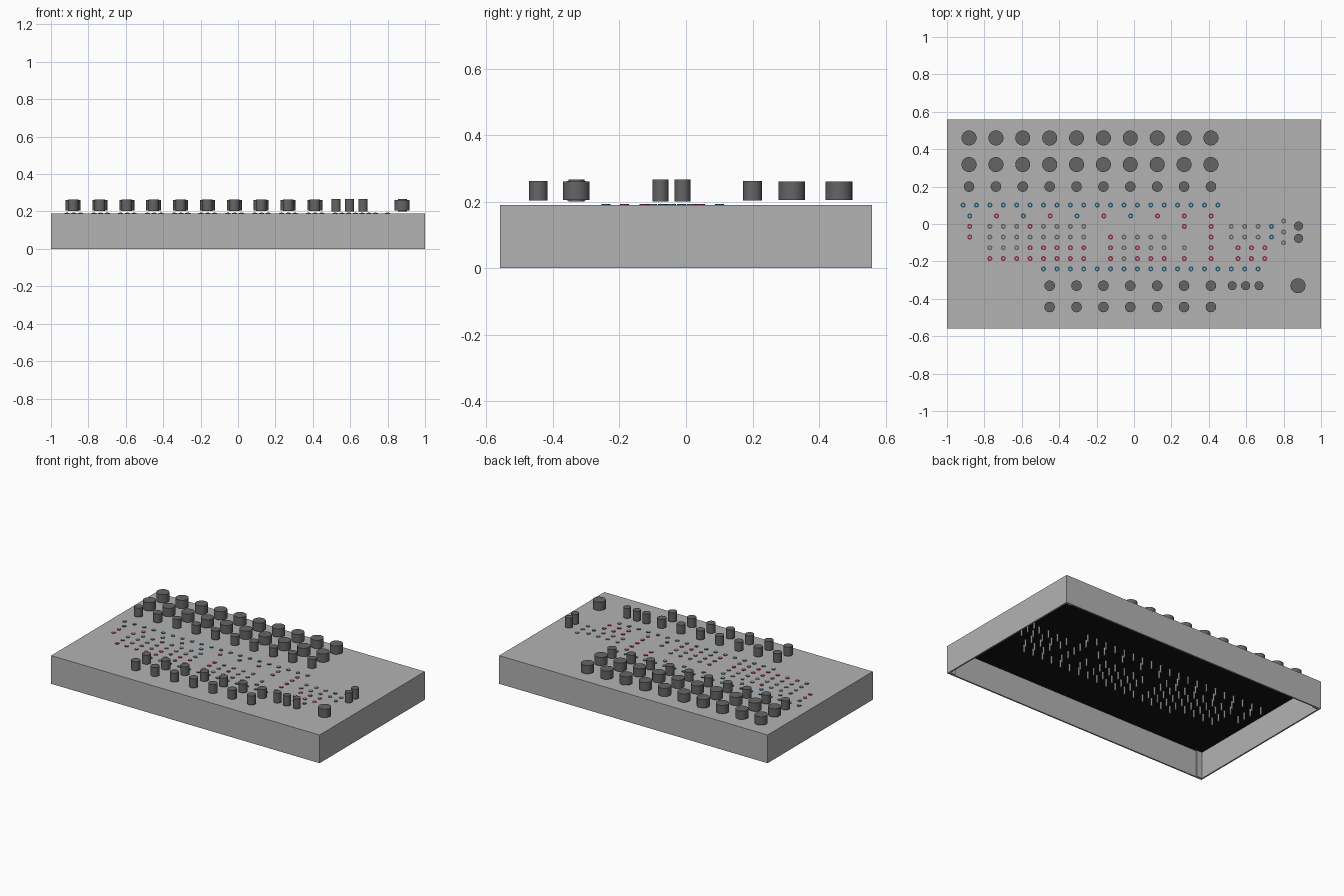
import bpy, bmesh, math
from mathutils import Matrix, Vector

cube = bpy.data.objects.get("Cube")
if cube:
    bpy.data.objects.remove(cube, do_unlink=True)


def material(name, rgb):
    m = bpy.data.materials.new(name)
    m.use_nodes = True
    m.diffuse_color = (*rgb, 1)
    m.node_tree.nodes["Principled BSDF"].inputs["Base Color"].default_value = (*rgb, 1)
    return m


grey = material("panel grey", (0.45, 0.45, 0.45))
dark = material("knob dark grey", (0.13, 0.13, 0.13))
black = material("underside black", (0.006, 0.006, 0.006))
red = material("jack red", (0.28, 0.02, 0.07))
blue = material("jack blue", (0.02, 0.10, 0.17))
steel = material("barrel grey", (0.4, 0.4, 0.4))


def finish(name, bm, mats, smooth=True):
    mesh = bpy.data.meshes.new(name)
    bm.to_mesh(mesh)
    bm.free()
    for m in mats:
        mesh.materials.append(m)
    ob = bpy.data.objects.new(name, mesh)
    bpy.context.collection.objects.link(ob)
    if smooth:
        bpy.ops.object.select_all(action="DESELECT")
        ob.select_set(True)
        bpy.context.view_layer.objects.active = ob
        bpy.ops.object.shade_smooth_by_angle(angle=math.radians(35))
    return ob


def add_box(bm, lo, hi):
    lo, hi = Vector(lo), Vector(hi)
    bmesh.ops.create_cube(bm, size=1, matrix=Matrix.Translation((lo + hi) / 2)
                          @ Matrix.Diagonal((*(hi - lo), 1)))


def add_cylinder(bm, x, y, z0, z1, r, sides):
    bmesh.ops.create_cone(bm, cap_ends=True, segments=sides, radius1=r, radius2=r,
                          depth=z1 - z0, matrix=Matrix.Translation((x, y, (z0 + z1) / 2)))


W, D, H, T = 1.0, 0.56, 0.19, 0.01

# Top panel, black on its underside
bm = bmesh.new()
add_box(bm, (-W, -D, H - T), (W, D, H))
for f in bm.faces:
    f.normal_update()
    f.material_index = 1 if f.normal.z < -0.5 else 0
finish("top_panel", bm, [grey, black], False)

# Folded sheet walls with corner tabs, open at the bottom
bm = bmesh.new()
for s in (-1, 1):
    ya, yb = sorted((s * D, s * (D - T)))
    add_box(bm, (-W, ya, 0), (W, yb, H - T))
    xa, xb = sorted((s * W, s * (W - T)))
    add_box(bm, (xa, -D + T, 0), (xb, D - T, H - T))
    for t in (-1, 1):
        xa, xb = sorted((s * (W - T), s * 0.95))
        ya, yb = sorted((t * (D - T), t * (D - T - 0.008)))
        add_box(bm, (xa, ya, 0), (xb, yb, H - T))
finish("side_walls", bm, [grey], False)

# Knobs, in three sizes: radius, bottom, top
LARGE, SMALL, TALL = (0.04, 0.205, 0.261), (0.028, 0.203, 0.263), (0.024, 0.2, 0.267)
columns = [-0.882 + 0.1437 * i for i in range(10)]
knob_rows = [
    ("large_knobs_back", LARGE, [(x, 0.46) for x in columns]),
    ("large_knobs_second", LARGE, [(x, 0.318) for x in columns]),
    ("small_knobs_middle", SMALL, [(x, 0.2) for x in columns]),
    ("small_knobs_lower", SMALL, [(x, -0.33) for x in columns[3:]]),
    ("small_knobs_front", SMALL, [(x, -0.444) for x in columns[3:]]),
    ("tall_knobs_front", TALL, [(0.525 + 0.0717 * i, -0.33) for i in range(3)]),
    ("tall_knobs_side", TALL, [(0.88, -0.011), (0.88, -0.077)]),
    ("master_knob", LARGE, [(0.877, -0.33)]),
]
for name, (r, z0, z1), spots in knob_rows:
    bm = bmesh.new()
    for x, y in spots:
        add_cylinder(bm, x, y, z0, z1, r, 32)
    finish(name, bm, [dark])

# Jack layout: y, first half column, step, colour letters
jack_rows = [
    (0.101, 0, 2, "b" * 20),
    (0.043, 1, 4, "brbrbrbrrr"),
    (-0.013, 1, 2, "r"), (-0.013, 4, 2, "gggrgggg"),
    (-0.013, 33, 4, "rr"), (-0.013, 40, 2, "gggb"),
    (-0.07, 1, 2, "r"), (-0.07, 4, 2, "gggggggg"),
    (-0.07, 22, 2, "rgggg"), (-0.07, 37, 2, "r"), (-0.07, 40, 2, "gggb"),
    (-0.127, 4, 2, "gggrrrrr"), (-0.127, 22, 2, "rgrgg"),
    (-0.127, 33, 4, "gr"), (-0.127, 41, 2, "rrr"),
    (-0.185, 4, 2, "r" * 8), (-0.185, 22, 2, "rgrrr"),
    (-0.185, 33, 4, "rr"), (-0.185, 41, 2, "rrr"),
    (-0.24, 12, 2, "b" * 17),
]
jacks = [(-0.914 + 0.03585 * (k + i * step), y, c)
         for y, k, step, letters in jack_rows for i, c in enumerate(letters)]
jacks += [(0.8, y, "g") for y in (0.016, -0.043, -0.1)]

# Coloured jack rings
for letter, name, mat in (("r", "red_jacks", red), ("b", "blue_jacks", blue),
                          ("g", "grey_jacks", dark)):
    bm = bmesh.new()
    for x, y, c in jacks:
        if c == letter:
            add_cylinder(bm, x, y, H - 0.002, H + 0.003, 0.0135, 16)
    finish(name, bm, [mat])

# Barrels showing in the ring centres and hanging below the panel
bm = bmesh.new()
for x, y, c in jacks:
    add_cylinder(bm, x, y, 0.13, H + 0.0035, 0.006, 12)
finish("jack_barrels", bm, [steel])
